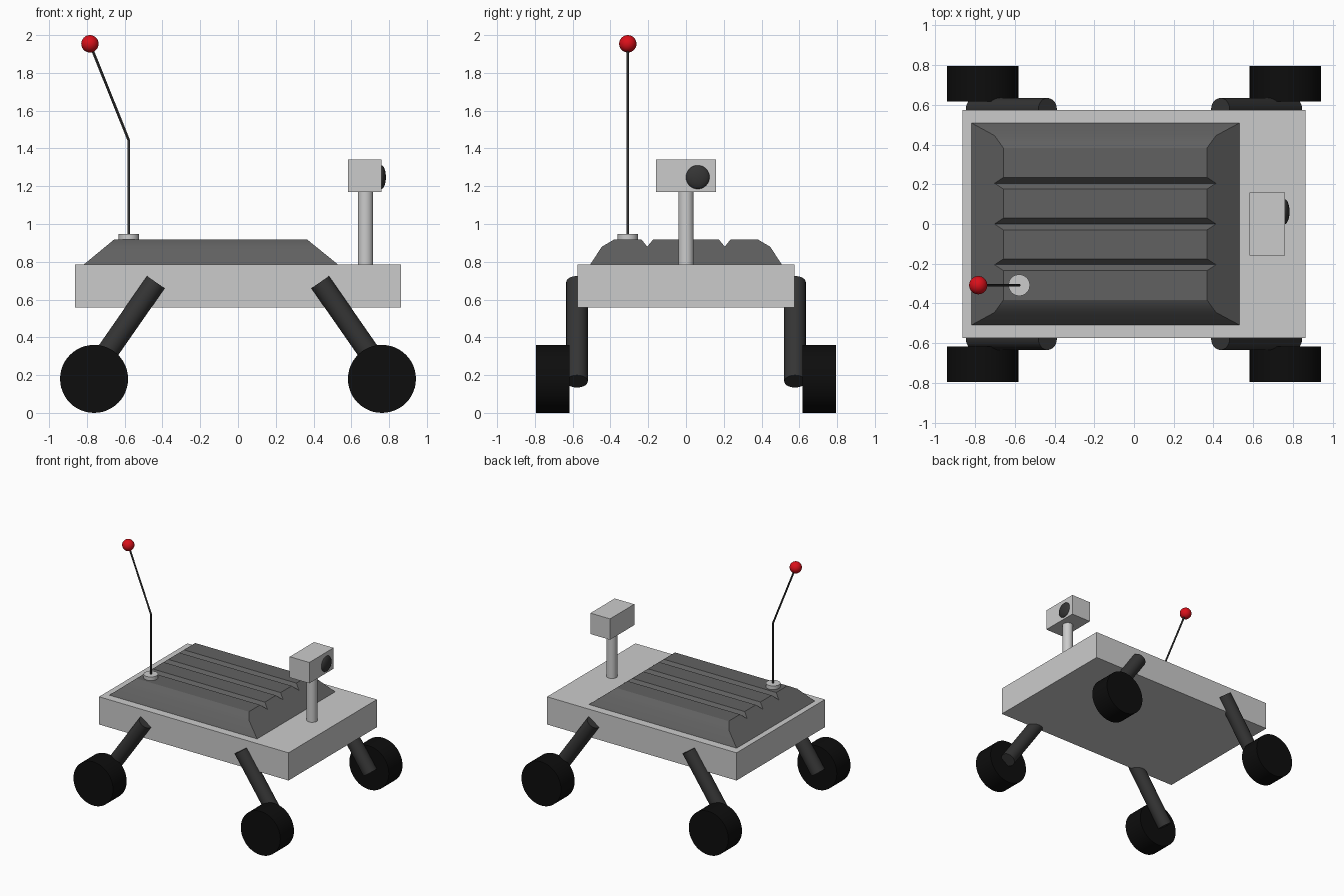
import bpy
from mathutils import Vector

if "Cube" in bpy.data.objects:
    bpy.data.objects.remove(bpy.data.objects["Cube"])


def material(name, rgb):
    m = bpy.data.materials.new(name)
    m.diffuse_color = (*rgb, 1)
    m.use_nodes = True
    m.node_tree.nodes["Principled BSDF"].inputs["Base Color"].default_value = m.diffuse_color
    return m


black = material("tyre_black", (0.004, 0.004, 0.004))
dark = material("dark_metal", (0.035, 0.035, 0.035))
slate = material("panel_grey", (0.12, 0.12, 0.12))
red = material("signal_red", (0.7, 0.005, 0.01))


def finish(name, mat=None, smooth=True):
    o = bpy.context.object
    o.name = name
    if mat:
        o.data.materials.append(mat)
    if smooth:
        bpy.ops.object.shade_smooth_by_angle()
    return o


def box(name, lo, hi, mat=None):
    lo, hi = Vector(lo), Vector(hi)
    bpy.ops.mesh.primitive_cube_add(size=1, location=(lo + hi) / 2)
    bpy.context.object.scale = hi - lo
    return finish(name, mat, False)


def rod(name, a, b, r, mat=None, sides=32):
    """Capped cylinder running from a to b."""
    a, b = Vector(a), Vector(b)
    bpy.ops.mesh.primitive_cylinder_add(
        vertices=sides, radius=r, depth=(b - a).length, location=(a + b) / 2,
        rotation=(b - a).to_track_quat('Z', 'Y').to_euler())
    return finish(name, mat)


def ball(name, c, size, mat):
    bpy.ops.mesh.primitive_uv_sphere_add(segments=32, ring_count=16, radius=1, location=c)
    bpy.context.object.scale = size
    return finish(name, mat)


# Chassis
box("chassis", (-0.863, -0.575, 0.557), (0.863, 0.575, 0.785))

# Grooved deck cover: cross-section along y, with both ends sloping inwards
Z0, Z1, ZG = 0.785, 0.917, 0.88
profile = [(-0.508, Z0), (-0.445, ZG), (-0.382, Z1)]
for y in (-0.205, 0, 0.205):
    profile += [(y - 0.03, Z1), (y, ZG), (y + 0.03, Z1)]
profile += [(0.382, Z1), (0.445, ZG), (0.508, Z0)]


def ends(z):
    t = (z - Z0) / (Z1 - Z0)
    return -0.817 + 0.16 * t, 0.53 - 0.163 * t


n = len(profile)
verts = [(ends(z)[side], y, z) for side in (0, 1) for y, z in profile]
faces = [(i, i + n, (i + 1) % n + n, (i + 1) % n) for i in range(n)]
faces += [tuple(range(n)), tuple(range(2 * n - 1, n - 1, -1))]
mesh = bpy.data.meshes.new("deck_cover")
mesh.from_pydata(verts, [], faces)
cover = bpy.data.objects.new("deck_cover", mesh)
bpy.context.collection.objects.link(cover)
bpy.ops.object.select_all(action='DESELECT')
bpy.context.view_layer.objects.active = cover
cover.select_set(True)
bpy.ops.object.mode_set(mode='EDIT')
bpy.ops.mesh.select_all(action='SELECT')
bpy.ops.mesh.normals_make_consistent(inside=False)
bpy.ops.object.mode_set(mode='OBJECT')
finish("deck_cover", slate)

# Legs and wheels at the four corners
for sx, end in ((-1, "left"), (1, "right")):
    for sy, side in ((-1, "front"), (1, "back")):
        rod(f"leg_{side}_{end}", (sx * 0.435, sy * 0.577, 0.692),
            (sx * 0.80, sy * 0.577, 0.167), 0.057, dark)
        rod(f"wheel_{side}_{end}", (sx * 0.762, sy * 0.617, 0.18),
            (sx * 0.762, sy * 0.795, 0.18), 0.18, black, 48)

# Camera mast, head and lens
rod("camera_mast", (0.675, 0, 0.77), (0.675, 0, 1.18), 0.041)
box("camera_head", (0.582, -0.158, 1.17), (0.76, 0.158, 1.342))
ball("camera_lens", (0.758, 0.062, 1.248), (0.025, 0.063, 0.063), dark)

# Bent antenna with a red tip
rod("antenna_base", (-0.578, -0.308, 0.91), (-0.578, -0.308, 0.947), 0.054)
rod("antenna_lower", (-0.578, -0.308, 0.94), (-0.578, -0.308, 1.445), 0.007, dark, 12)
rod("antenna_upper", (-0.578, -0.308, 1.442), (-0.784, -0.308, 1.954), 0.007, dark, 12)
ball("antenna_tip", (-0.784, -0.308, 1.954), (0.046, 0.046, 0.046), red)
